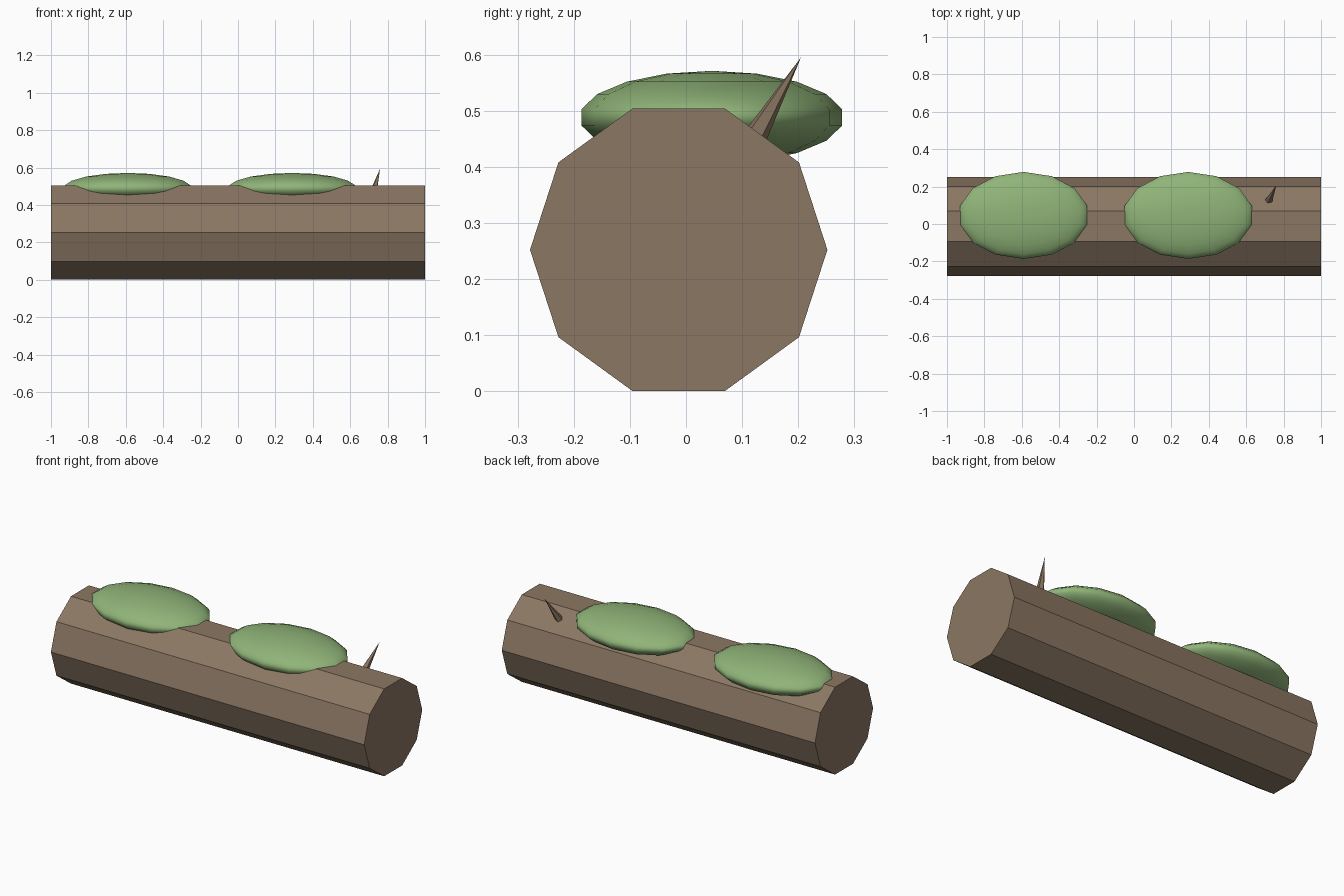
import bpy
import math
from mathutils import Vector

if "Cube" in bpy.data.objects:
    bpy.data.objects.remove(bpy.data.objects["Cube"])


def paint(obj, name, color):
    mat = bpy.data.materials.get(name) or bpy.data.materials.new(name)
    mat.diffuse_color = (*color, 1)
    mat.use_nodes = True
    mat.node_tree.nodes["Principled BSDF"].inputs["Base Color"].default_value = mat.diffuse_color
    obj.data.materials.append(mat)


BARK = (0.26, 0.185, 0.125)
MOSS = (0.28, 0.46, 0.19)

# Log: ten-sided trunk lying along x, resting on a flat facet
R = 0.265
bpy.ops.mesh.primitive_cylinder_add(
    vertices=10, radius=R, depth=2,
    location=(0, -0.013, R * math.sin(math.radians(72))),
    rotation=(0, math.pi / 2, 0))
log = bpy.context.object
log.name = "log"
paint(log, "bark", BARK)

# Moss: two flattened, smooth cushions sunk into the top of the log
for i, x in enumerate((-0.59, 0.29)):
    bpy.ops.mesh.primitive_uv_sphere_add(
        segments=14, ring_count=9, radius=1, location=(x, 0.046, 0.488))
    moss = bpy.context.object
    moss.name = f"moss_{i + 1}"
    moss.scale = (0.354, 0.236, 0.083)
    bpy.ops.object.shade_smooth()
    paint(moss, "moss", MOSS)

# Twig: thin pointed stub leaning back and to the right, rooted in the log
tip = Vector((0.76, 0.205, 0.595))
axis = Vector((0.28, 0.58, 1)).normalized()
length = 0.2
bpy.ops.mesh.primitive_cone_add(
    vertices=5, radius1=0.026, radius2=0, depth=length,
    location=tip - axis * length / 2,
    rotation=axis.to_track_quat('Z', 'Y').to_euler())
twig = bpy.context.object
twig.name = "twig"
paint(twig, "bark", BARK)
